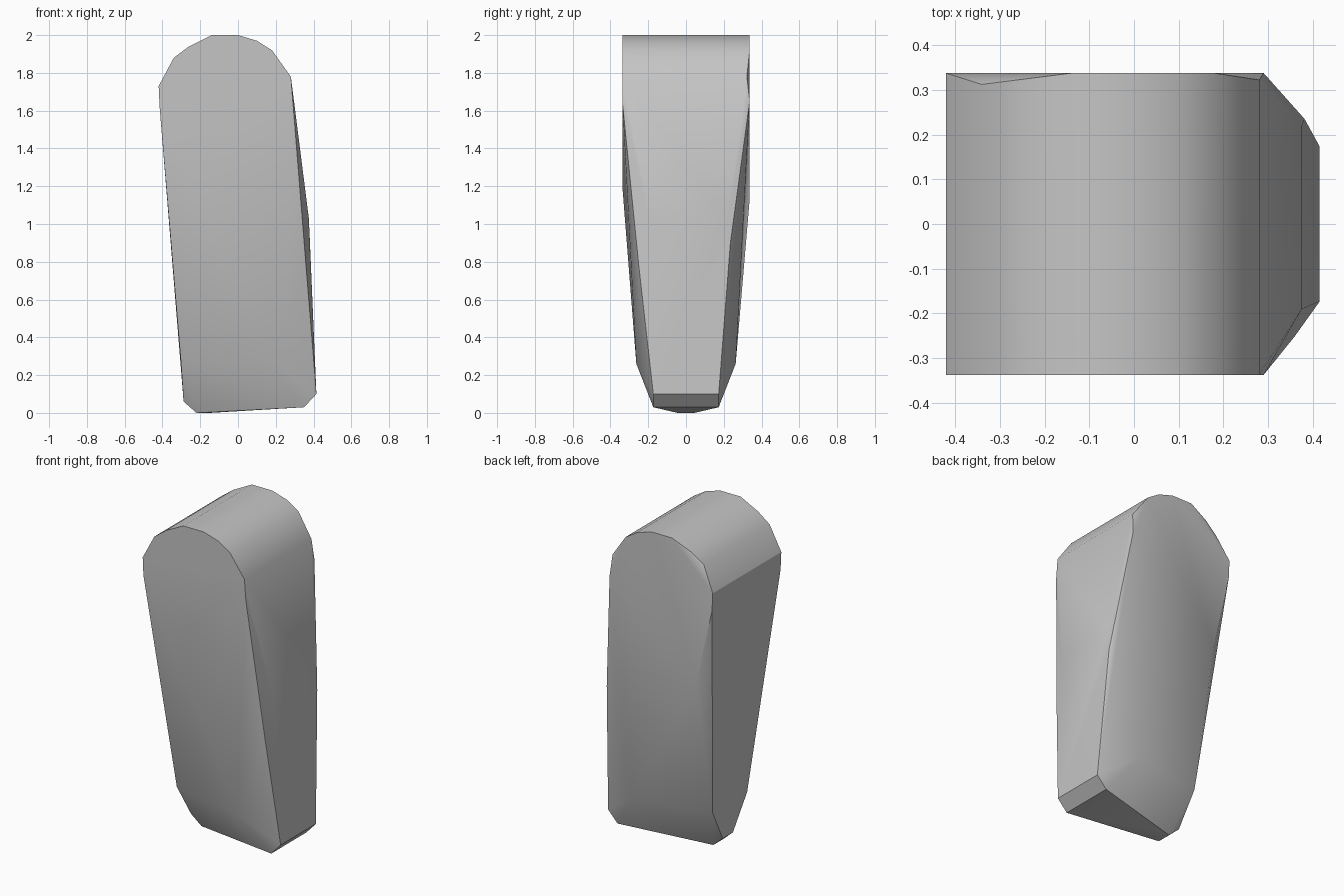
import bpy, bmesh
from math import radians

cube = bpy.data.objects.get("Cube")
if cube:
    bpy.data.objects.remove(cube)

# Plain grey material
grey = bpy.data.materials.new("plain grey")
grey.use_nodes = True
colour = (0.56, 0.56, 0.56, 1)
grey.diffuse_color = colour
grey.node_tree.nodes["Principled BSDF"].inputs["Base Color"].default_value = colour

HALF = 0.337
points = []


def pair(x, y, z):
    """Add a point on the front and its mirror on the back."""
    points.extend([(x, -y, z), (x, y, z)])


# Rounded top
for x, z in [(-0.42, 1.73), (-0.14, 2.0), (0, 2.0), (0.1, 1.97), (0.18, 1.92)]:
    pair(x, HALF, z)

# Shoulders of the arc, full at the front and chipped at the back rim
for x, z, back in [(-0.34, 1.88, 0.312), (-0.26, 1.94, 0.322), (0.28, 1.78, 0.322)]:
    points.extend([(x, -HALF, z), (x, back, z)])

# Long flanks, tapering towards the foot
pair(-0.415, HALF, 1.62)
pair(0.29, HALF, 1.65)
points.extend([(-0.22, -HALF, 1.2), (-0.305, HALF, 1.13)])

# Slight bend across the left flank
points.extend([(0.375, -0.19, 1.03), (0.375, 0.22, 1.03),
               (0.36, -0.25, 0.78), (0.381, 0.235, 0.9)])

# Lower ridge and bevelled foot
pair(-0.302, 0.17, 0.27)
pair(0.18, 0.263, 0.26)
pair(0.415, 0.173, 0.1)
pair(0.35, 0.173, 0.03)
pair(-0.288, 0.05, 0.06)
pair(-0.22, 0.045, 0)
pair(-0.15, 0.045, 0)

# Faceted block as the skin around these corners
bm = bmesh.new()
for p in points:
    bm.verts.new(p)
hull = bmesh.ops.convex_hull(bm, input=bm.verts)
spare = {v for v in hull["geom_interior"] + hull["geom_unused"]
         if isinstance(v, bmesh.types.BMVert)}
bmesh.ops.delete(bm, geom=list(spare), context="VERTS")
bmesh.ops.dissolve_limit(bm, angle_limit=radians(1), verts=bm.verts, edges=bm.edges)
bmesh.ops.recalc_face_normals(bm, faces=bm.faces)
mesh = bpy.data.meshes.new("tapered_block")
bm.to_mesh(mesh)
bm.free()
block = bpy.data.objects.new("tapered_block", mesh)
mesh.materials.append(grey)
bpy.context.collection.objects.link(block)

# Soft facets with crisp rims
bpy.context.view_layer.objects.active = block
block.select_set(True)
bpy.ops.object.shade_smooth_by_angle(angle=radians(30))
